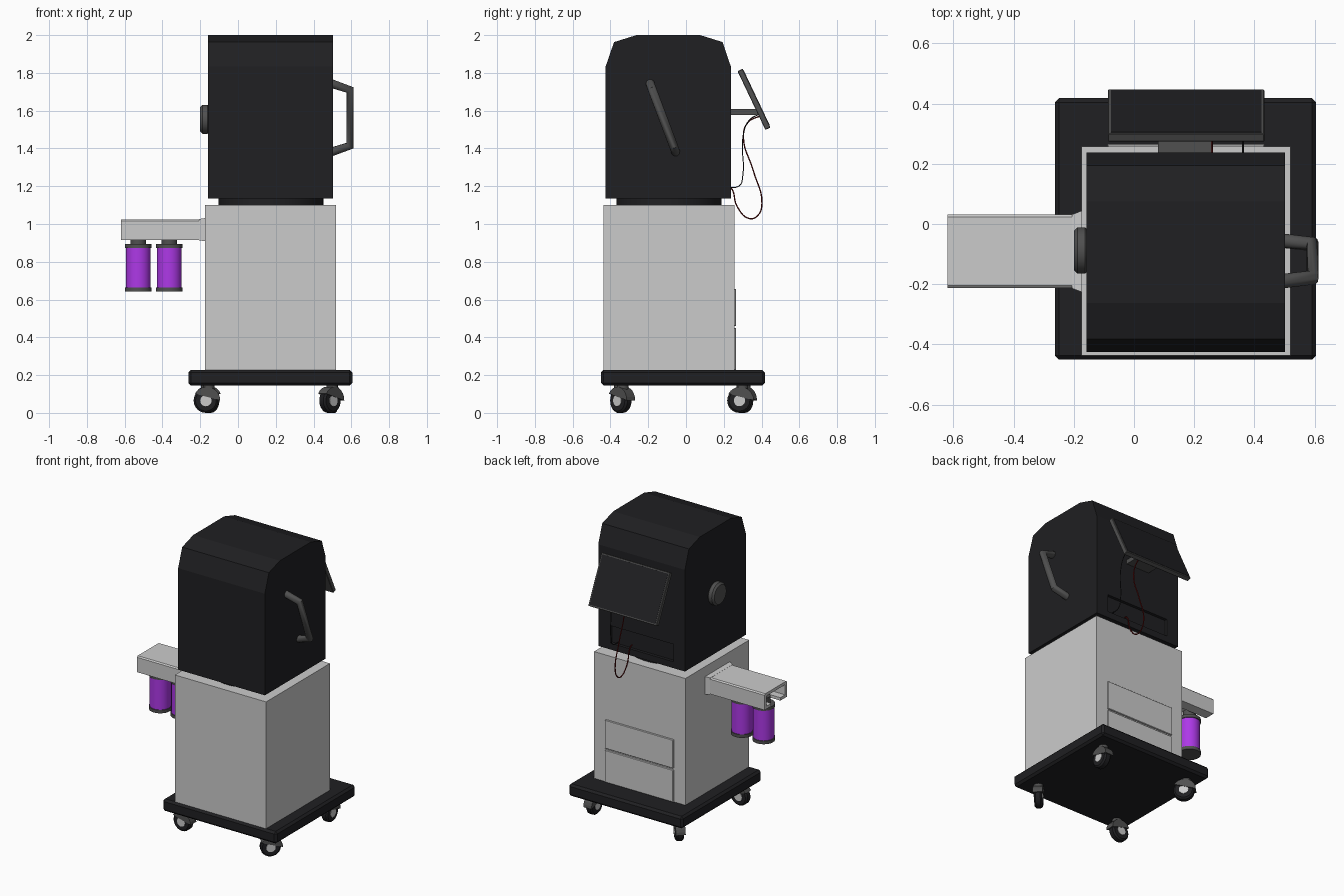
import bpy, bmesh
from math import pi, radians, cos, sin, atan2
from mathutils import Matrix, Vector

if "Cube" in bpy.data.objects:
    bpy.data.objects.remove(bpy.data.objects["Cube"])


def mat(name, r, g, b):
    m = bpy.data.materials.new(name)
    m.diffuse_color = (r, g, b, 1)
    m.use_nodes = True
    m.node_tree.nodes["Principled BSDF"].inputs["Base Color"].default_value = m.diffuse_color
    return m


BLACK = mat("black", 0.014, 0.014, 0.016)
DARK = mat("dark_grey", 0.08, 0.08, 0.08)
PURPLE = mat("purple", 0.42, 0.04, 0.8)
RED = mat("dark_red", 0.12, 0.005, 0.005)


def finish(bm, name, m, bevel=0, smooth=False, matrix=None):
    bmesh.ops.recalc_face_normals(bm, faces=bm.faces)
    if bevel:
        sharp = [e for e in bm.edges if e.calc_face_angle(0) > radians(50)]
        bmesh.ops.bevel(bm, geom=sharp, offset=bevel, segments=1, affect='EDGES')
    if matrix:
        bm.transform(matrix)
    me = bpy.data.meshes.new(name)
    bm.to_mesh(me)
    bm.free()
    ob = bpy.data.objects.new(name, me)
    bpy.context.collection.objects.link(ob)
    if m:
        me.materials.append(m)
    bpy.context.view_layer.objects.active = ob
    for o in bpy.context.selected_objects:
        o.select_set(False)
    ob.select_set(True)
    if smooth:
        bpy.ops.object.shade_smooth_by_angle(angle=radians(35))
    return ob


def box(name, lo, hi, m=None, bevel=0, matrix=None):
    bm = bmesh.new()
    bmesh.ops.create_cube(bm, size=1)
    for v in bm.verts:
        v.co = [l + (h - l) * (c + 0.5) for l, h, c in zip(lo, hi, v.co)]
    return finish(bm, name, m, bevel, matrix=matrix)


def prism(name, profile, x0, x1, m=None, bevel=0, matrix=None):
    """Extrude a (y, z) outline along x."""
    bm = bmesh.new()
    f = bm.faces.new([bm.verts.new((x0, y, z)) for y, z in profile])
    new = bmesh.ops.extrude_face_region(bm, geom=[f])["geom"]
    bmesh.ops.translate(bm, vec=(x1 - x0, 0, 0),
                        verts=[g for g in new if isinstance(g, bmesh.types.BMVert)])
    return finish(bm, name, m, bevel, matrix=matrix)


def cyl(name, centre, r, h, m=None, axis='Z', bevel=0, seg=32, matrix=None):
    bm = bmesh.new()
    bmesh.ops.create_cone(bm, cap_ends=True, segments=seg, radius1=r, radius2=r, depth=h)
    rot = Matrix.Rotation(pi / 2, 4, 'Y') if axis == 'X' else Matrix()
    mtx = (matrix or Matrix()) @ Matrix.Translation(centre) @ rot
    return finish(bm, name, m, bevel, True, mtx)


def tube(name, pts, r, m, smooth_path=True):
    cu = bpy.data.curves.new(name, 'CURVE')
    cu.dimensions = '3D'
    cu.bevel_depth, cu.bevel_resolution, cu.use_fill_caps = r, 3 if not smooth_path else 1, True
    cu.resolution_u = 6
    sp = cu.splines.new('BEZIER' if smooth_path else 'POLY')
    if smooth_path:
        sp.bezier_points.add(len(pts) - 1)
        for b, p in zip(sp.bezier_points, pts):
            b.co = p
            b.handle_left_type = b.handle_right_type = 'AUTO'
    else:
        sp.points.add(len(pts) - 1)
        for b, p in zip(sp.points, pts):
            b.co = (*p, 1)
    ob = bpy.data.objects.new(name, cu)
    bpy.context.collection.objects.link(ob)
    cu.materials.append(m)
    for o in bpy.context.selected_objects:
        o.select_set(False)
    bpy.context.view_layer.objects.active = ob
    ob.select_set(True)
    bpy.ops.object.convert(target='MESH')
    bpy.ops.object.shade_smooth_by_angle(angle=radians(50))


# Rolling base and cabinet
box("base_plate", (-0.263, -0.45, 0.145), (0.605, 0.418, 0.228), BLACK, 0.014)
box("cabinet", (-0.175, -0.437, 0.225), (0.52, 0.257, 1.1))
for name, z0, z1 in (("lower_drawer", 0.228, 0.45), ("upper_drawer", 0.46, 0.657)):
    box(name, (-0.088, 0.25, z0), (0.433, 0.266, z1), None, 0.003)

# Casters, swivelled differently at each corner
hood_arc = [(0.072 * cos(radians(a)) + 0.004, 0.066 + 0.072 * sin(radians(a)))
            for a in range(0, 151, 15)]
for tag, x, y, ang in (("front_left", -0.17, -0.35, 0), ("front_right", 0.487, -0.345, 45),
                       ("back_right", 0.5, 0.283, 90), ("back_left", -0.155, 0.3, 135)):
    M = Matrix.Translation((x, y, 0)) @ Matrix.Rotation(radians(ang) - pi / 2, 4, 'Z')
    cyl(tag + "_wheel", (0, 0, 0.065), 0.065, 0.05, BLACK, 'X', 0.01, 24, M)
    cyl(tag + "_hub", (0, 0, 0.065), 0.03, 0.056, None, 'X', 0, 20, M)
    prism(tag + "_fork", hood_arc, -0.031, 0.031, DARK, 0, M)
    cyl(tag + "_stem", (0, 0.015, 0.135), 0.03, 0.03, DARK, 'Z', 0, 20, M)

# Turntable and hood with a cable recess at the back
cyl("turntable", (0.174, -0.09, 1.118), 0.278, 0.046, BLACK, seg=64)
hood = prism("hood", [(-0.425, 1.136), (-0.425, 1.835), (-0.381, 1.963), (-0.262, 2.0),
                      (0.075, 2.0), (0.194, 1.963), (0.237, 1.835), (0.237, 1.136)],
             -0.158, 0.502, BLACK)
cutter = box("recess_cutter", (-0.07, 0.217, 1.18), (0.41, 0.3, 1.3), BLACK)
cutter.hide_render = True
mod = hood.modifiers.new("recess", 'BOOLEAN')
mod.operation, mod.object, mod.solver = 'DIFFERENCE', cutter, 'EXACT'
bpy.context.view_layer.objects.active = hood
bpy.ops.object.modifier_apply(modifier="recess")
bpy.data.objects.remove(cutter)

# Side handle and knob
tube("side_handle", [(0.49, -0.19, 1.745), (0.593, -0.178, 1.71),
                     (0.593, -0.067, 1.415), (0.49, -0.055, 1.38)], 0.024, DARK, False)
cyl("side_knob", (-0.175, -0.088, 1.554), 0.077, 0.05, DARK, 'X', 0.012, 40)

# Hollow side arm with a slot underneath, and its flared root
right = [(0.05, 0.915), (0.122, 0.915), (0.122, 1.017), (0.114, 1.025)]
inner = [(0.102, 1.005), (0.102, 0.935), (0.05, 0.935)]
half = right + [(-y, z) for y, z in reversed(right)]
half += [(-y, z) for y, z in reversed(inner)] + inner
prism("spool_arm", [(y - 0.091, z) for y, z in half], -0.62, -0.175)
root = bmesh.new()
bmesh.ops.create_cube(root, size=1)
for v in root.verts:
    s = 1.1 if v.co.x > 0 else 1.0
    v.co = (-0.19 + v.co.x * 0.032, -0.091 + v.co.y * 0.245 * s, 0.97 + v.co.z * 0.112 * s)
finish(root, "spool_arm_root", None)

# Hanging spools
for i, x in enumerate((-0.528, -0.364), 1):
    for part, r, z0, z1, m in (("body", 0.066, 0.655, 0.885, PURPLE),
                               ("bottom_flange", 0.071, 0.642, 0.664, DARK),
                               ("top_flange", 0.071, 0.872, 0.894, DARK),
                               ("stem", 0.042, 0.89, 0.945, DARK)):
        cyl(f"spool_{i}_{part}", (x, -0.091, (z0 + z1) / 2), r, z1 - z0, m)

# Tilted monitor on a bracket
M = Matrix.Translation((0.173, 0.36, 1.66)) @ Matrix.Rotation(atan2(28, 59), 4, 'X')
box("monitor_frame", (-0.26, -0.015, -0.172), (0.26, 0.015, 0.172), DARK, 0.003, M)
box("monitor_screen", (-0.25, 0.0, -0.162), (0.25, 0.0165, 0.162), BLACK, 0, M)
box("monitor_bracket", (0.08, 0.23, 1.578), (0.258, 0.385, 1.608), DARK)

# Cables from monitor to recess
tube("red_cable", [(0.258, y, z) for y, z in (
    (0.4, 1.575), (0.33, 1.54), (0.304, 1.47), (0.357, 1.28), (0.402, 1.11),
    (0.38, 1.045), (0.338, 1.028), (0.272, 1.09), (0.235, 1.195), (0.215, 1.2))], 0.004, RED)
tube("black_cable", [(0.362, y, z) for y, z in (
    (0.395, 1.585), (0.335, 1.55), (0.303, 1.47), (0.3, 1.25), (0.285, 1.205),
    (0.215, 1.19))], 0.003, BLACK)
